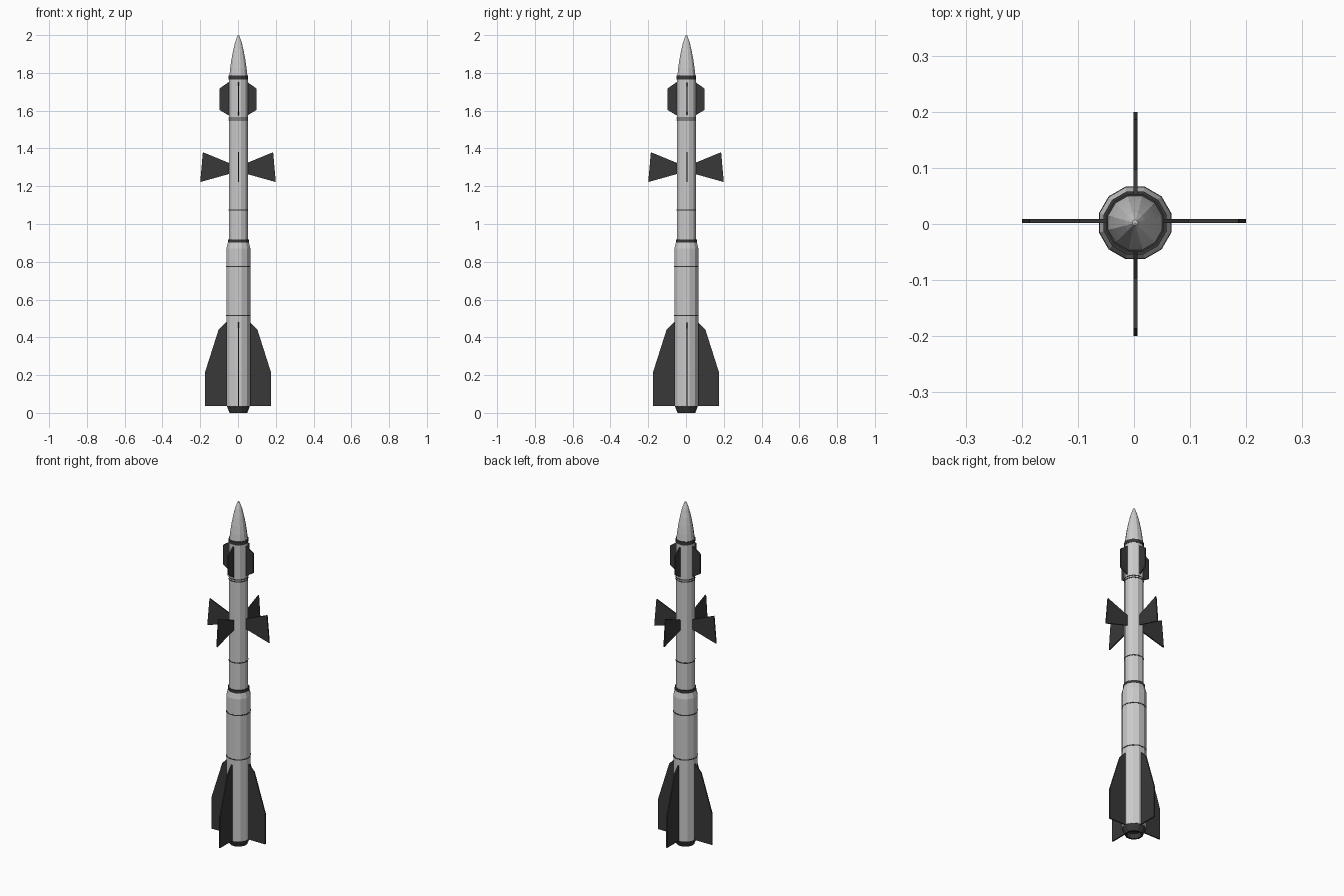
import bpy, bmesh, math
from mathutils import Matrix, Vector

if "Cube" in bpy.data.objects:
    bpy.data.objects.remove(bpy.data.objects["Cube"])

SIDES = 12
CENTRE = Vector((0.002, 0.002, 0))

dark = bpy.data.materials.new("dark_grey")
dark.diffuse_color = (0.04, 0.04, 0.04, 1)
dark.use_nodes = True
dark.node_tree.nodes["Principled BSDF"].inputs["Base Color"].default_value = dark.diffuse_color


def finish(name, bm, mat=None):
    mesh = bpy.data.meshes.new(name)
    bm.to_mesh(mesh)
    bm.free()
    obj = bpy.data.objects.new(name, mesh)
    bpy.context.collection.objects.link(obj)
    if mat:
        mesh.materials.append(mat)
    return obj


def lathe(name, profile, mat=None):
    """Turn (radius to flat, z) points into a faceted shell; radius 0 closes it."""
    bm = bmesh.new()
    rings = []
    for r, z in profile:
        if r == 0:
            rings.append([bm.verts.new(CENTRE + Vector((0, 0, z)))] * SIDES)
            continue
        rad = r / math.cos(math.pi / SIDES)
        ring = []
        for i in range(SIDES):
            a = 2 * math.pi * (i + 0.5) / SIDES
            ring.append(bm.verts.new(CENTRE + Vector((rad * math.cos(a), rad * math.sin(a), z))))
        rings.append(ring)
    for lo, hi in zip(rings, rings[1:]):
        for i in range(SIDES):
            j = (i + 1) % SIDES
            quad = [lo[i], lo[j], hi[j], hi[i]]
            bm.faces.new(list(dict.fromkeys(quad)))
    return finish(name, bm, mat)


def band(name, z0, z1, r, base):
    lathe(name, [(base, z0), (r, z0), (r, z1), (base, z1)], dark)


def fins(name, outline, thick=0.007):
    """Four flat plates around the body from one (distance, z) outline."""
    for k in range(4):
        bm = bmesh.new()
        face = bm.faces.new([bm.verts.new((x, -thick / 2, z)) for x, z in outline])
        ext = bmesh.ops.extrude_face_region(bm, geom=[face])
        verts = [v for v in ext["geom"] if isinstance(v, bmesh.types.BMVert)]
        bmesh.ops.translate(bm, verts=verts, vec=(0, thick, 0))
        bmesh.ops.rotate(bm, verts=bm.verts, matrix=Matrix.Rotation(k * math.pi / 2, 3, 'Z'))
        # plates sit slightly off the axis
        off = (0, 0.005, 0) if k % 2 == 0 else (0.003, 0, 0)
        bmesh.ops.translate(bm, verts=bm.verts, vec=off)
        bmesh.ops.recalc_face_normals(bm, faces=bm.faces)
        finish(f"{name}_{k + 1}", bm, dark)


# Exhaust nozzle with recess
lathe("nozzle", [(0, 0.035), (0.038, 0.03), (0.038, 0.0), (0.047, 0.0), (0.061, 0.037)], dark)

# Booster, upper body and nose
lathe("booster", [(0.061, 0.037), (0.0635, 0.037), (0.0635, 0.87), (0.055, 0.905)])
lathe("upper_body", [(0.05, 0.905), (0.05, 1.77)])
lathe("nose_cone", [(0.048, 1.78), (0.0435, 1.825), (0.037, 1.87), (0.0285, 1.915),
                    (0.018, 1.96), (0.005, 1.997), (0, 2.0)])

# Collars and thin seams
band("booster_collar", 0.90, 0.917, 0.056, 0.05)
band("nose_collar", 1.765, 1.785, 0.0515, 0.048)
for n, (z, r) in enumerate([(0.515, 0.0635), (0.775, 0.0635), (1.075, 0.05),
                            (1.55, 0.05), (1.562, 0.05)]):
    band(f"seam_{n + 1}", z - 0.003, z + 0.003, r + 0.001, r)

# Fin sets
fins("tail_fin", [(0.058, 0.037), (0.174, 0.037), (0.174, 0.217), (0.103, 0.44), (0.058, 0.485)])
fins("wing", [(0.047, 1.265), (0.2, 1.222), (0.186, 1.38), (0.047, 1.323)])
fins("canard", [(0.047, 1.573), (0.097, 1.603), (0.097, 1.718), (0.047, 1.753)])
